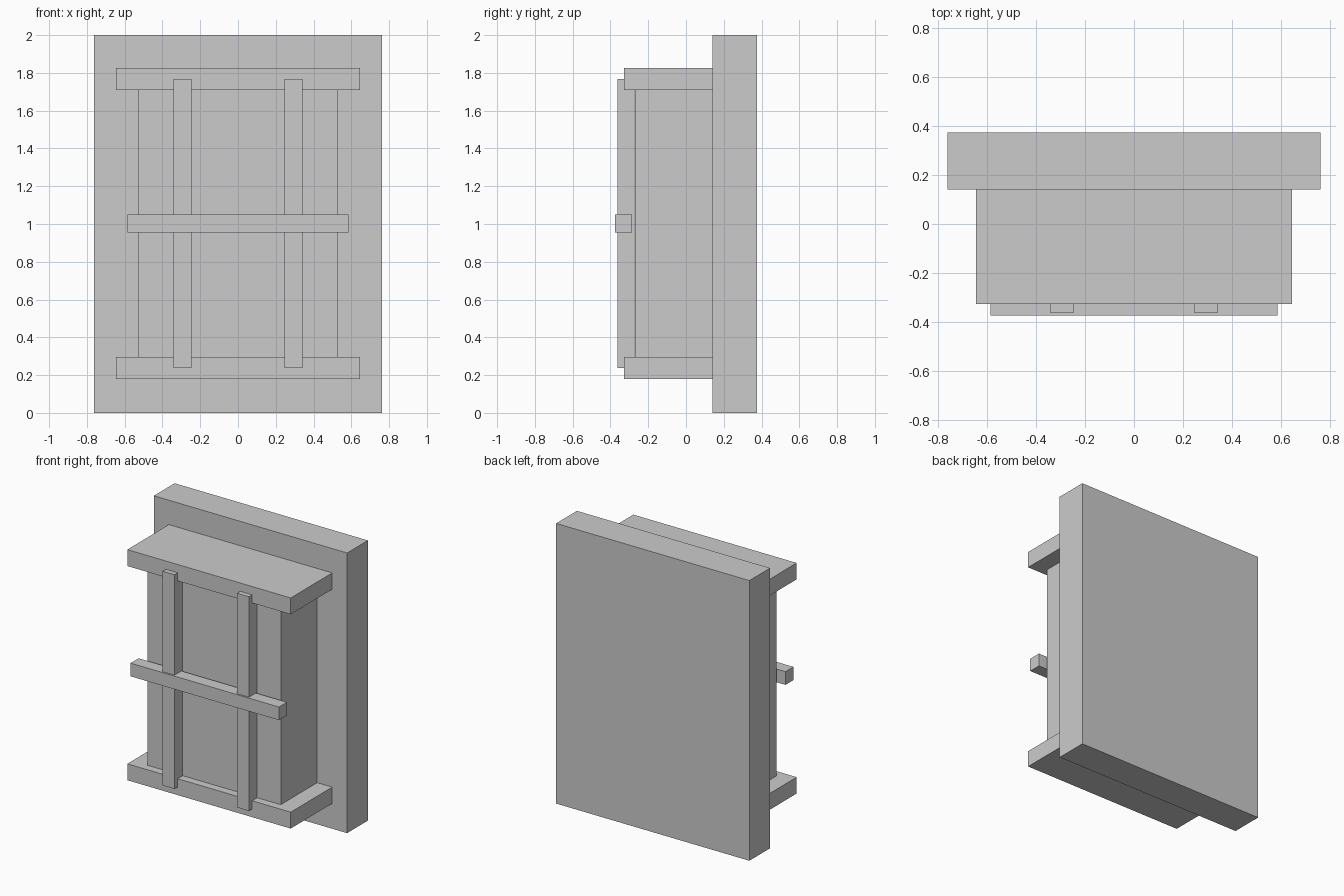
import bpy

if "Cube" in bpy.data.objects:
    bpy.data.objects.remove(bpy.data.objects["Cube"])


def box(name, x, y, z):
    """Box from (min, max) ranges on each axis."""
    bpy.ops.mesh.primitive_cube_add(size=1)
    ob = bpy.context.object
    ob.name = name
    ob.location = [(a + b) / 2 for a, b in (x, y, z)]
    ob.scale = [b - a for a, b in (x, y, z)]
    bpy.ops.object.transform_apply(location=True, rotation=False, scale=True)
    return ob


BACK = 0.141  # front face of the wall

# Wall panel
box("wall_panel", (-0.763, 0.763), (BACK, 0.375), (0, 2))

# Recessed window block
box("window_block", (-0.527, 0.527), (-0.27, BACK), (0.297, 1.709))

# Sill and lintel
for name, z in (("sill", 0.18), ("lintel", 1.709)):
    box(name, (-0.645, 0.645), (-0.327, BACK), (z, z + 0.117))

# Upright bars, mirrored across x
bars = box("upright_bars", (0.247, 0.341), (-0.363, -0.272), (0.238, 1.767))
bars.modifiers.new("mirror", 'MIRROR')

# Cross bar
box("cross_bar", (-0.586, 0.586), (-0.375, -0.285), (0.956, 1.05))
